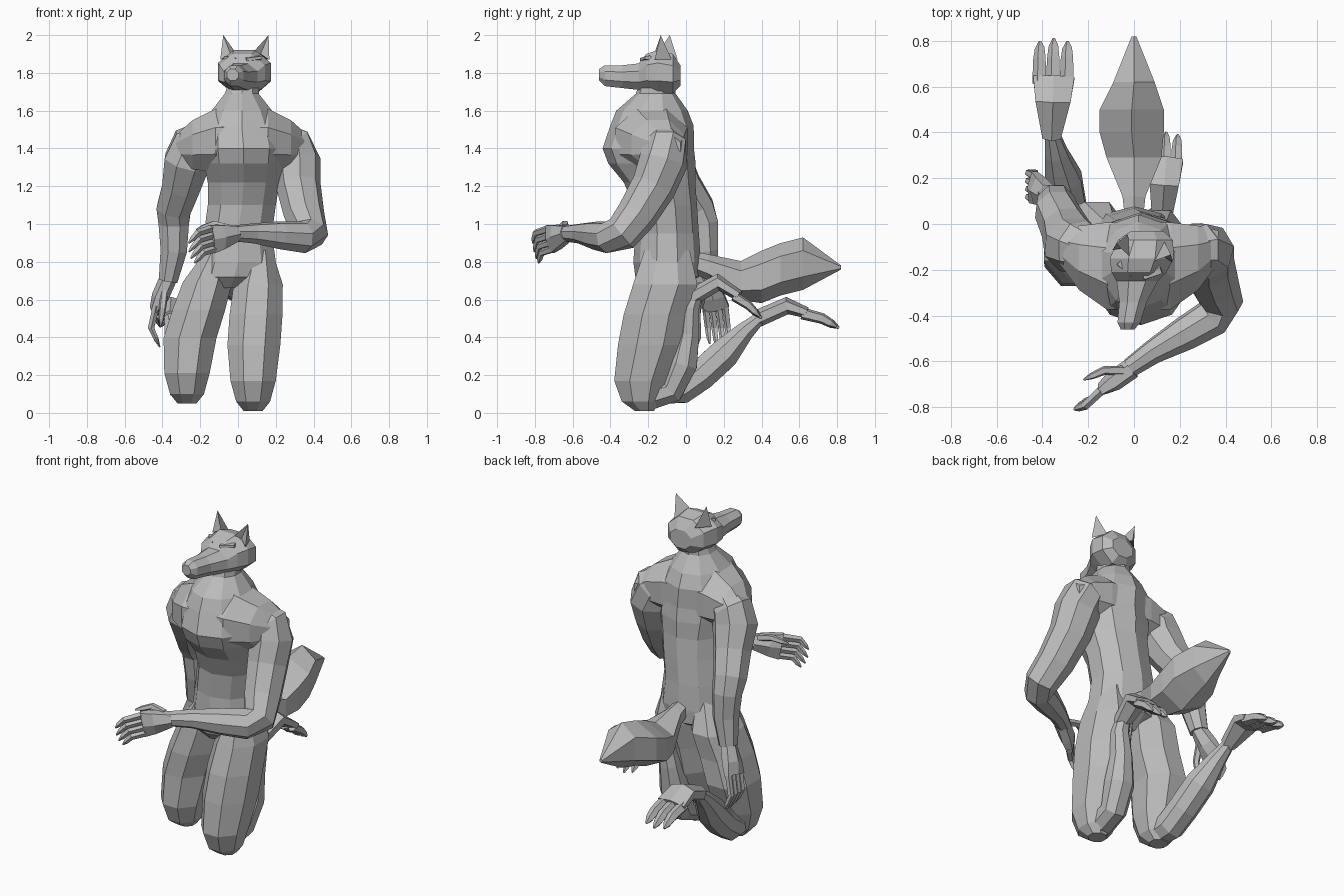
import bpy, bmesh, math
from mathutils import Vector

cube = bpy.data.objects.get("Cube")
if cube:
    bpy.data.objects.remove(cube, do_unlink=True)

GREY = (.5, .5, .5, 1)
fur = bpy.data.materials.new("grey_fur")
fur.use_nodes = True
fur.diffuse_color = GREY
fur.node_tree.nodes["Principled BSDF"].inputs["Base Color"].default_value = GREY

ACROSS, FORWARD, UP, DOWN = Vector((1, 0, 0)), Vector((0, -1, 0)), Vector((0, 0, 1)), Vector((0, 0, -1))


def finish(name, bm):
    """Turn the built mesh into a named, coloured object."""
    bmesh.ops.recalc_face_normals(bm, faces=bm.faces)
    mesh = bpy.data.meshes.new(name)
    bm.to_mesh(mesh)
    bm.free()
    mesh.materials.append(fur)
    bpy.context.collection.objects.link(bpy.data.objects.new(name, mesh))


def loft(name, rings, width_axis=ACROSS, sides=8, normal=None):
    """Faceted tube through rings of (x, y, z, half width, optional half depth)."""
    bm = bmesh.new()
    centres = [Vector(ring[:3]) for ring in rings]
    last = len(rings) - 1
    grow = 1 / math.cos(math.pi / sides)
    loops = []
    for i, ring in enumerate(rings):
        along = normal or (centres[min(i + 1, last)] - centres[max(i - 1, 0)]).normalized()
        wide = (width_axis - along * width_axis.dot(along)).normalized() * ring[3] * grow
        deep = along.cross(wide.normalized()) * ring[-1] * grow
        angles = [math.tau * (k + .5) / sides for k in range(sides)]
        loops.append([bm.verts.new(centres[i] + wide * math.cos(a) + deep * math.sin(a)) for a in angles])
    for lower, upper in zip(loops, loops[1:]):
        for k in range(sides):
            n = (k + 1) % sides
            bm.faces.new((lower[k], lower[n], upper[n], upper[k]))
    bm.faces.new(loops[0])
    bm.faces.new(loops[-1])
    finish(name, bm)


def digit(name, base, bend, tip, radius, width_axis):
    """Finger or toe that bends once and ends in a point."""
    claw = bend.lerp(tip, .6)
    loft(name, [(*base, radius), (*bend, radius * .9), (*claw, radius * .7), (*tip, radius * .2)],
         width_axis, sides=5)


def paw(part, digit_name, wrist, knuckle, bend, tip, spread, count, arch=0):
    """Flat palm or sole that fans out into evenly spread digits."""
    wrist, knuckle, bend, tip, spread = map(Vector, (wrist, knuckle, bend, tip, spread))
    half = spread.length * count / 2
    middle = wrist.lerp(knuckle, .6) + UP * arch
    loft(part, [(*wrist, .04), (*middle, half * .85, .04), (*knuckle, half, .025)], spread, sides=6)
    for k in range(count):
        step = k - (count - 1) / 2
        shift = spread * step
        # Outer digits are a little shorter
        end = tip.lerp(bend, .15 * abs(step)) + shift
        digit(f"{digit_name}_{k + 1}", knuckle.lerp(wrist, .1) + shift, bend + shift, end,
              spread.length * .45, spread)


# Torso from neck to crotch
loft("torso", [
    (.03, -.15, 1.75, .08, .09), (.02, -.16, 1.69, .09, .1), (.02, -.18, 1.6, .16, .18),
    (.02, -.18, 1.52, .2, .21), (.03, -.2, 1.4, .22, .23), (.03, -.18, 1.32, .21, .22),
    (.03, -.14, 1.22, .19, .18), (.02, -.11, 1.1, .18, .16), (0, -.1, .95, .18, .16),
    (0, -.1, .8, .2, .17), (-.02, -.1, .72, .2, .16), (-.04, -.12, .66, .06, .08)],
    sides=10, normal=DOWN)

# Shoulder girdle sloping from the neck out to both arms
girdle = [(.35, 1.4, .07, .07), (.26, 1.42, .14, .13), (.14, 1.44, .19, .17)]
slope = [(side * out + .02, -.05 - deep * .7, z, deep, tall)
         for side in (-1, 1) for out, z, deep, tall in girdle]
loft("shoulders", sorted(slope), FORWARD, normal=ACROSS)

# Head turned slightly to its right: distance forward, underside, top, half width
profile = [(-.09, 1.73, 1.84, .07), (-.05, 1.69, 1.9, .12), (.03, 1.69, 1.92, .14),
           (.09, 1.7, 1.9, .12), (.13, 1.71, 1.85, .09), (.22, 1.72, 1.84, .06),
           (.31, 1.73, 1.84, .05), (.34, 1.76, 1.82, .03)]
TURN = .2


def head_point(sideways, forward, z):
    return Vector((.04 + sideways - TURN * forward, -.12 - forward - TURN * sideways, z))


loft("head", [(*head_point(0, front, (low + high) / 2), wide, (high - low) / 2)
              for front, low, high, wide in profile], normal=FORWARD)

for label, side in (("right", -1), ("left", 1)):
    # Hollow-fronted ear
    bm = bmesh.new()
    outer, inner, back, dent, tip = [bm.verts.new(head_point(side * s, f, z)) for s, f, z in (
        (.13, .02, 1.87), (.04, .04, 1.9), (.08, -.06, 1.87), (.08, 0, 1.9), (.12, -.01, 2))]
    for face in ((outer, back, tip), (back, inner, tip), (inner, dent, tip), (dent, outer, tip),
                 (outer, dent, inner, back)):
        bm.faces.new(face)
    finish(f"{label}_ear", bm)
    # Brow ridge slanting up and outward
    loft(f"{label}_brow", [(*head_point(side * .02, .1, 1.87), .02, .01),
                           (*head_point(side * .09, .06, 1.88), .02, .01)], FORWARD, sides=5)

# Left arm reaching across the body
loft("left_arm", [
    (.2, -.12, 1.47, .08), (.28, -.11, 1.42, .11), (.31, -.12, 1.33, .12), (.32, -.17, 1.2, .11),
    (.35, -.26, 1.05, .1), (.38, -.34, .95, .09), (.34, -.41, .93, .08), (.22, -.48, .94, .07),
    (.08, -.56, .95, .05), (-.02, -.63, .95, .04)], Vector((-.3, .5, -.4)))
paw("left_palm", "left_finger", (-.01, -.63, .95), (-.14, -.72, .92), (-.2, -.78, .9),
    (-.26, -.8, .83), (.01, .01, -.035), count=4)
digit("left_thumb", Vector((-.05, -.64, .98)), Vector((-.13, -.64, 1)), Vector((-.22, -.68, .97)), .018, UP)

# Right arm hanging at the side
loft("right_arm", [
    (-.16, -.12, 1.47, .08), (-.24, -.1, 1.42, .11), (-.27, -.09, 1.33, .12), (-.3, -.02, 1.2, .1),
    (-.34, .06, 1.08, .09), (-.34, .09, 1, .08), (-.34, .1, .86, .07), (-.37, .12, .7, .05)],
    ACROSS - FORWARD)
paw("right_palm", "right_finger", (-.37, .12, .71), (-.44, .16, .55), (-.46, .17, .45),
    (-.41, .18, .34), (0, .035, 0), count=4)
digit("right_thumb", Vector((-.39, .1, .64)), Vector((-.4, .06, .55)), Vector((-.41, .06, .46)), .018, FORWARD)

# Thighs: each runs from hip to knee with the same shape, the right knee raised and set further back
thigh = [(-.1, .86, .06, .12), (-.11, .68, .13, .17), (-.16, .52, .14, .17), (-.19, .36, .14, .17),
         (-.24, .17, .12, .14), (-.24, .06, .09, .1), (-.22, .01, .05, .05)]
for label, hip, knee, lift, setback in (("right", -.11, -.27, .04, .11), ("left", .12, .08, 0, 0)):
    rings = []
    for y, z, wide, deep in thigh:
        bent = min(1, 1.8 * (.86 - z))
        rings.append((hip + (knee - hip) * bent, y + setback * bent, z + lift * bent, wide, deep))
    loft(f"{label}_thigh", rings, normal=DOWN)

# Right shin stretched back
loft("right_shin", [
    (-.27, -.14, .12, .07), (-.28, -.02, .13, .08), (-.29, .08, .2, .08), (-.31, .2, .31, .08),
    (-.34, .31, .43, .05), (-.36, .4, .51, .03)])
paw("right_foot", "right_toe", (-.36, .38, .5), (-.35, .64, .53), (-.35, .72, .5),
    (-.35, .81, .45), (.06, 0, 0), count=3, arch=.05)

# Left shin folded under the thigh
loft("left_shin", [
    (.07, -.21, .08, .07), (.08, -.08, .12, .07), (.09, -.02, .26, .08), (.1, .01, .42, .06),
    (.12, .02, .56, .05), (.12, .05, .64, .04)])
paw("left_foot", "left_toe", (.12, .01, .6), (.14, .28, .62), (.14, .33, .57),
    (.14, .4, .5), (.05, 0, 0), count=3, arch=.08)

# Bushy tail
loft("tail", [
    (0, .03, .8, .04, .05), (0, .12, .77, .05, .06), (0, .29, .7, .12, .09), (-.01, .4, .72, .14, .12),
    (-.01, .5, .76, .14, .12), (0, .62, .79, .09, .12), (0, .82, .77, .01)],
    sides=6, normal=-FORWARD)
